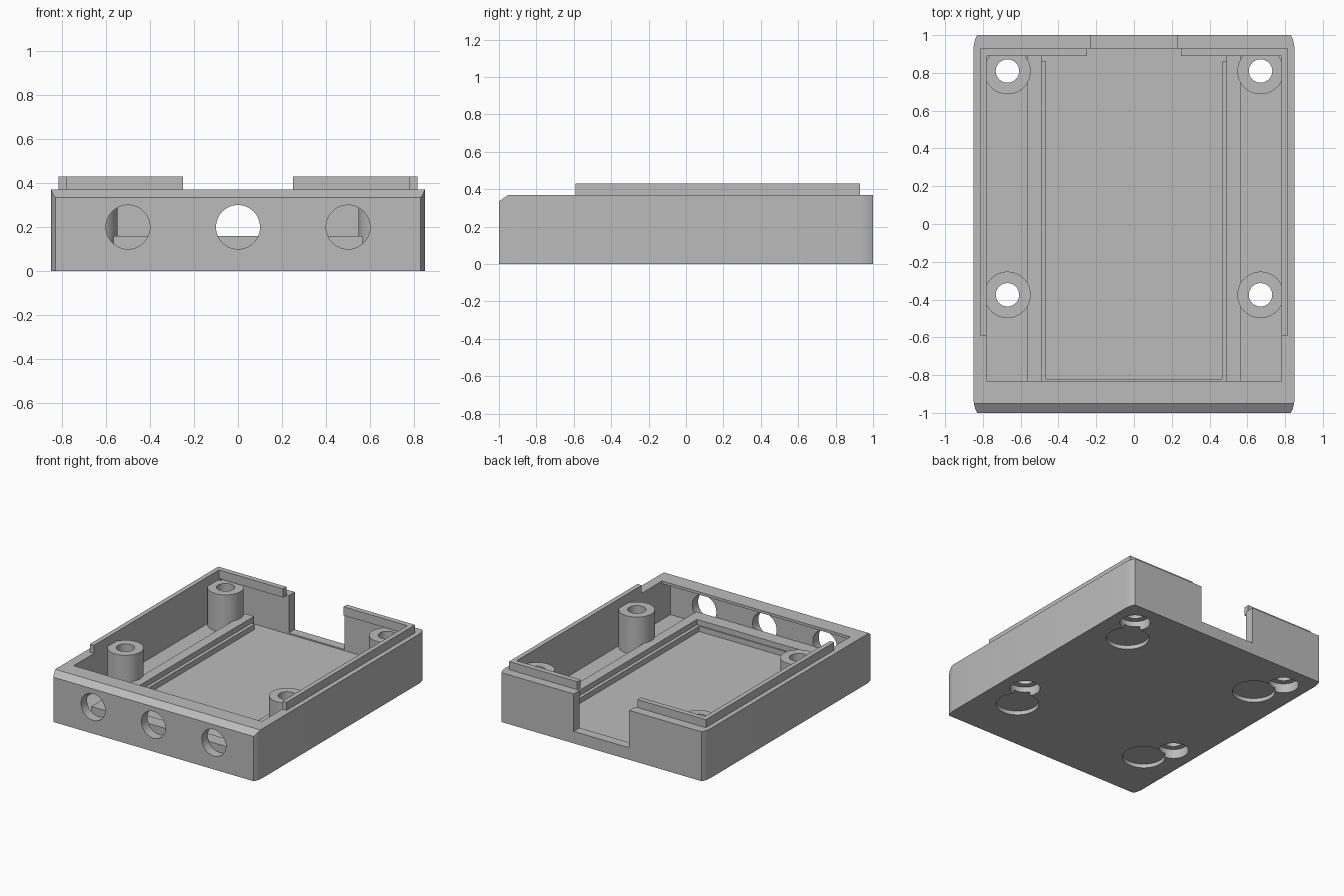
import bpy, bmesh, math

if "Cube" in bpy.data.objects:
    bpy.data.objects.remove(bpy.data.objects["Cube"])

grey = bpy.data.materials.new("plain grey")
grey.diffuse_color = (0.5, 0.5, 0.5, 1)
grey.use_nodes = True
grey.node_tree.nodes["Principled BSDF"].inputs["Base Color"].default_value = grey.diffuse_color


def finish(name, bm):
    bmesh.ops.recalc_face_normals(bm, faces=bm.faces)
    me = bpy.data.meshes.new(name)
    bm.to_mesh(me)
    bm.free()
    me.materials.append(grey)
    ob = bpy.data.objects.new(name, me)
    bpy.context.collection.objects.link(ob)
    return ob


def prism(name, pts, z0, z1):
    bm = bmesh.new()
    f = bm.faces.new([bm.verts.new((x, y, z0)) for x, y in pts])
    r = bmesh.ops.extrude_face_region(bm, geom=[f])
    for v in r["geom"]:
        if isinstance(v, bmesh.types.BMVert):
            v.co.z = z1
    return finish(name, bm)


def box(name, x0, x1, y0, y1, z0, z1):
    return prism(name, [(x0, y0), (x1, y0), (x1, y1), (x0, y1)], z0, z1)


def disc(name, x, y, r, z0, z1, n=48):
    return prism(name, [(x + r * math.cos(2 * math.pi * i / n),
                         y + r * math.sin(2 * math.pi * i / n)) for i in range(n)], z0, z1)


def cut(ob, *cutters):
    for c in cutters:
        m = ob.modifiers.new("cut", 'BOOLEAN')
        m.operation, m.solver, m.object = 'DIFFERENCE', 'EXACT', c
        c.hide_render = True
        c.hide_set(True)


def apply(ob):
    dg = bpy.context.evaluated_depsgraph_get()
    me = bpy.data.meshes.new_from_object(ob.evaluated_get(dg))
    ob.modifiers.clear()
    ob.data = me
    bpy.ops.object.select_all(action='DESELECT')
    bpy.context.view_layer.objects.active = ob
    ob.select_set(True)
    bpy.ops.object.shade_smooth_by_angle(angle=math.radians(30))


# Outer shell with slightly rounded upright corners
quarter = [(0.85, 0.93), (0.847, 0.955), (0.84, 0.98), (0.83, 1.0)]
outline = (quarter + [(-x, y) for x, y in reversed(quarter)]
           + [(-x, -y) for x, y in quarter] + [(x, -y) for x, y in reversed(quarter)])
shell = prism("tray_shell", outline, 0, 0.37)
cutters = [
    # Cavity, open up to the front overhang, then the hollow beneath it
    box("cavity_cutter", -0.78, 0.78, -0.83, 0.93, 0.08, 0.6),
    box("front_hollow_cutter", -0.78, 0.78, -0.93, -0.80, 0.08, 0.35),
    # Gap in the back wall
    box("back_gap_cutter", -0.23, 0.23, 0.90, 1.2, 0.09, 0.6),
]

# Bevel along the front top edge
bm = bmesh.new()
tri = [bm.verts.new((-1, y, z)) for y, z in ((-1.05, 0.30), (-0.90, 0.405), (-1.05, 0.405))]
f = bm.faces.new(tri)
r = bmesh.ops.extrude_face_region(bm, geom=[f])
bmesh.ops.translate(bm, vec=(2, 0, 0), verts=[v for v in r["geom"] if isinstance(v, bmesh.types.BMVert)])
cutters.append(finish("front_bevel_cutter", bm))

# Three round front openings
for x in (-0.5, 0, 0.5):
    c = disc("front_opening_cutter", 0, 0, 0.1, -0.1, 0.1)
    c.rotation_euler = (math.pi / 2, 0, 0)
    c.location = (x, -1.0, 0.2)
    cutters.append(c)

# Screw posts, their holes, and the shallow foot recesses underneath
posts = []
for s in (-1, 1):
    for y in (-0.375, 0.81):
        x = s * 0.67
        post = disc("screw_post", x, y, 0.123, 0.07, 0.36)
        hole = disc("screw_hole_cutter", x, y, 0.062, -0.1, 0.6)
        cut(post, hole)
        posts.append(post)
        cutters += [hole,
                    disc("screw_head_cutter", x, y, 0.105, -0.1, 0.07),
                    disc("foot_recess_cutter", s * 0.57, y - 0.2, 0.148, -0.1, 0.03)]
cut(shell, *cutters)
bpy.context.view_layer.update()
for ob in [shell] + posts:
    apply(ob)

# Board rails with a lower inner ledge
for s in (-1, 1):
    a, b = sorted((s * 0.49, s * 0.565))
    box("board_rail", a, b, -0.93, 0.89, 0.075, 0.16)
    a, b = sorted((s * 0.465, s * 0.49))
    box("rail_ledge", a, b, -0.82, 0.86, 0.075, 0.12)
box("front_rail", -0.49, 0.49, -0.93, -0.83, 0.075, 0.16)
box("front_ledge", -0.49, 0.49, -0.83, -0.82, 0.075, 0.12)

# Raised locating lip, one L-shaped strip on each side
for s in (-1, 1):
    prism("locating_lip", [(s * x, y) for x, y in (
        (0.815, -0.59), (0.815, 0.93), (0.25, 0.93), (0.25, 0.89), (0.78, 0.89), (0.78, -0.59))],
        0.365, 0.43)
